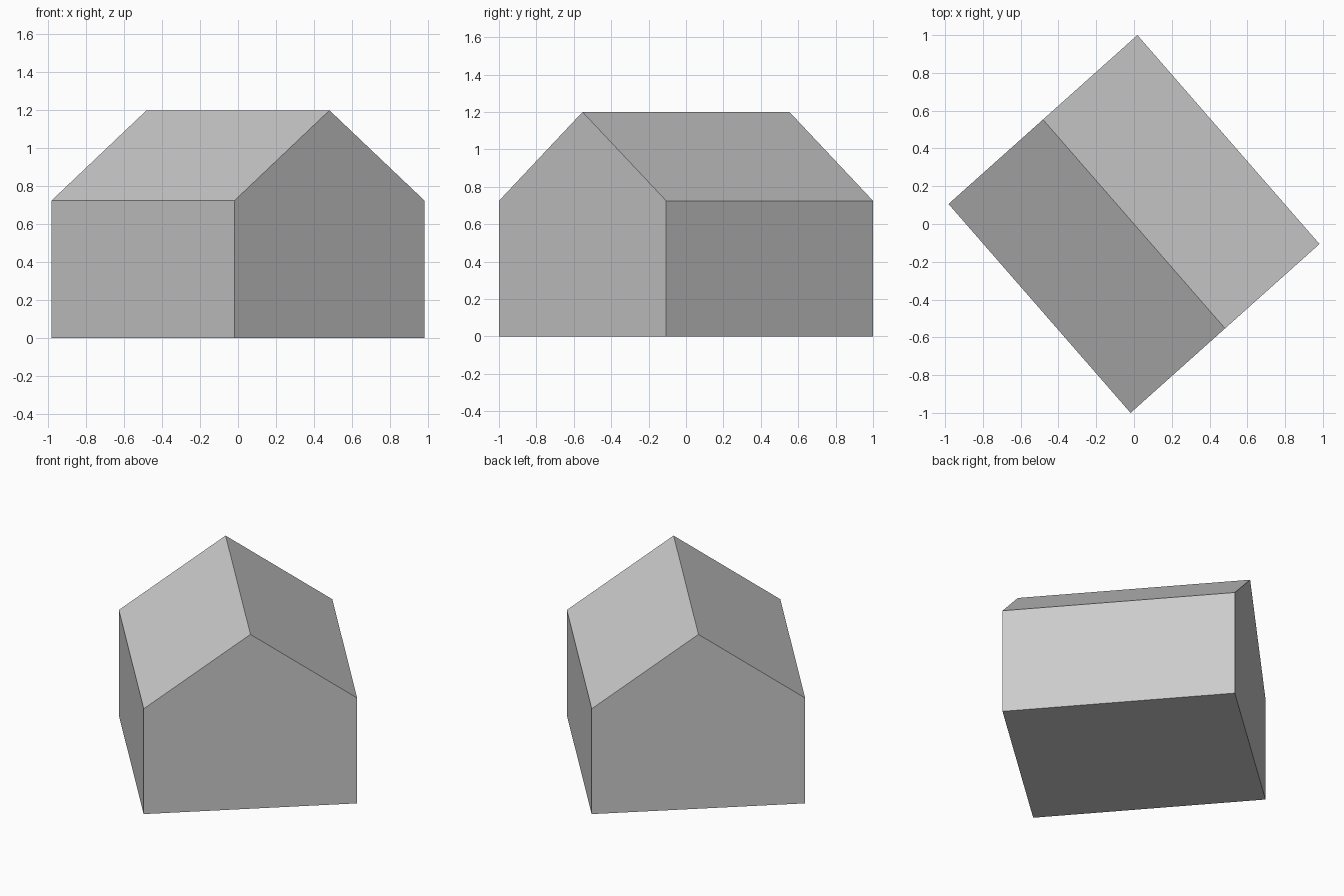
import bpy
import bmesh
from mathutils import Vector

if "Cube" in bpy.data.objects:
    bpy.data.objects.remove(bpy.data.objects["Cube"], do_unlink=True)

# Plain grey material
grey = bpy.data.materials.new("plain_grey")
grey.use_nodes = True
colour = (0.6, 0.6, 0.6, 1.0)
grey.diffuse_color = colour
grey.node_tree.nodes["Principled BSDF"].inputs["Base Color"].default_value = colour

# Half-extents along the ridge and across the gable, turned on the plan
half_length = Vector((0.482, -0.553, 0))
half_width = Vector((0.5, 0.447, 0))
eaves, ridge = 0.725, 1.2

# Gable profile: (side, height), extruded along the ridge
profile = [(-1, 0), (1, 0), (1, eaves), (0, ridge), (-1, eaves)]
bm = bmesh.new()
verts = [bm.verts.new(half_width * s + Vector((0, 0, h)) - half_length) for s, h in profile]
gable = bm.faces.new(verts)
far_end = bmesh.ops.extrude_face_region(bm, geom=[gable], use_keep_orig=True)
moved = [v for v in far_end["geom"] if isinstance(v, bmesh.types.BMVert)]
bmesh.ops.translate(bm, verts=moved, vec=half_length * 2)
bmesh.ops.recalc_face_normals(bm, faces=bm.faces)

# Gabled house solid
mesh = bpy.data.meshes.new("gabled_house")
bm.to_mesh(mesh)
bm.free()
mesh.materials.append(grey)
house = bpy.data.objects.new("gabled_house", mesh)
bpy.context.collection.objects.link(house)
